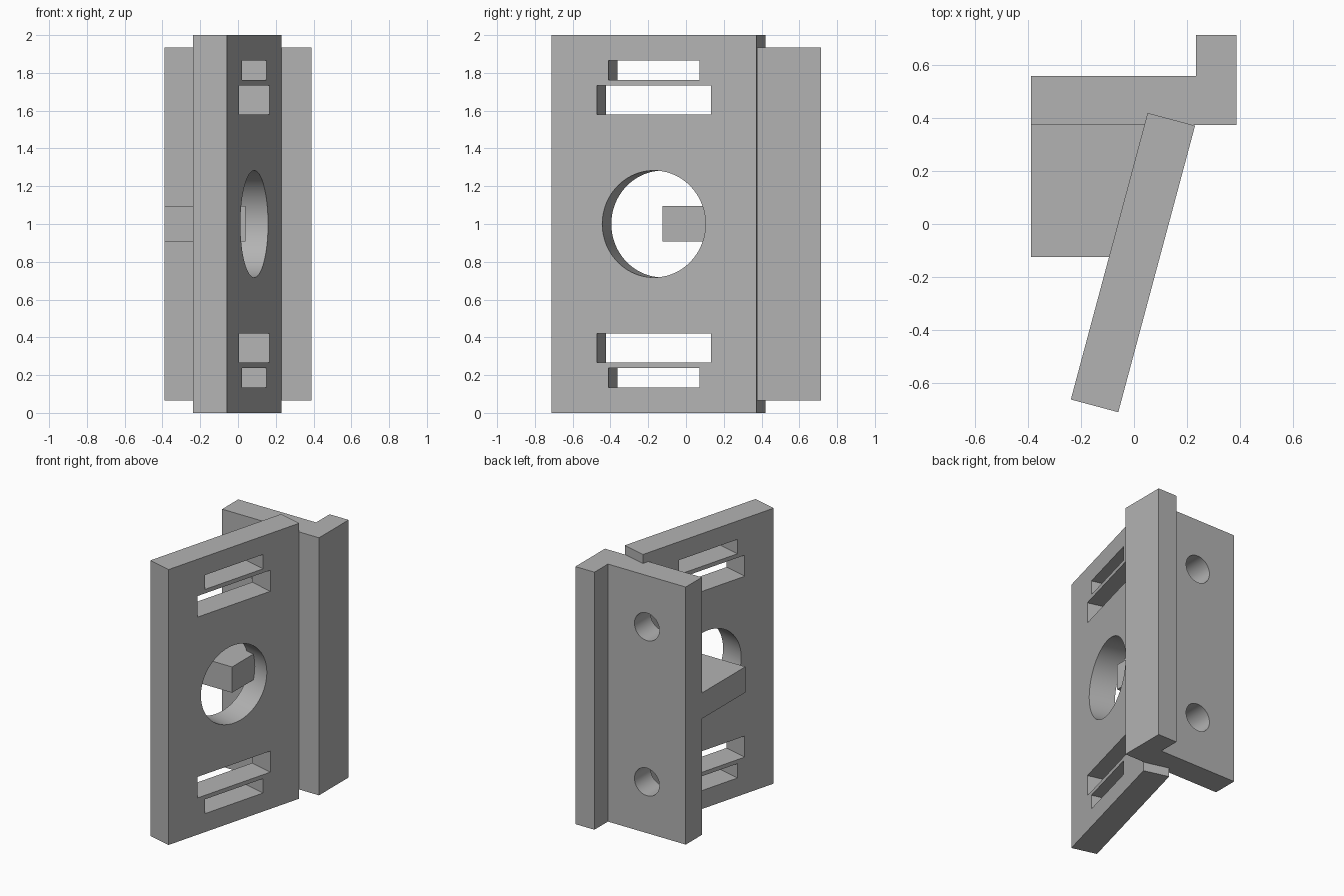
import bpy
from math import radians, cos, sin
from mathutils import Matrix, Vector

cube = bpy.data.objects.get("Cube")
if cube:
    bpy.data.objects.remove(cube, do_unlink=True)

grey = bpy.data.materials.new("plain_grey")
grey.use_nodes = True
colour = (0.45, 0.45, 0.45, 1)
grey.diffuse_color = colour
grey.node_tree.nodes["Principled BSDF"].inputs["Base Color"].default_value = colour


def prism(name, outline, z0, z1):
    """Extrude a counter-clockwise plan outline between two heights."""
    n = len(outline)
    verts = [(x, y, z) for z in (z0, z1) for x, y in outline]
    faces = [tuple(reversed(range(n))), tuple(range(n, 2 * n))]
    faces += [(i, (i + 1) % n, n + (i + 1) % n, n + i) for i in range(n)]
    mesh = bpy.data.meshes.new(name)
    mesh.from_pydata(verts, [], faces)
    mesh.materials.append(grey)
    obj = bpy.data.objects.new(name, mesh)
    bpy.context.collection.objects.link(obj)
    return obj


def rect(x0, x1, y0, y1):
    return [(x0, y0), (x1, y0), (x1, y1), (x0, y1)]


def cylinder(name, radius, depth, matrix):
    bpy.ops.mesh.primitive_cylinder_add(vertices=96, radius=radius, depth=depth)
    obj = bpy.context.object
    obj.name = name
    obj.data.transform(matrix)
    obj.data.materials.append(grey)
    return obj


def cut(target, cutters):
    for cutter in cutters:
        mod = target.modifiers.new("cut", "BOOLEAN")
        mod.operation, mod.solver, mod.object = "DIFFERENCE", "EXACT", cutter
        bpy.ops.object.select_all(action="DESELECT")
        bpy.context.view_layer.objects.active = target
        target.select_set(True)
        bpy.ops.object.modifier_apply(modifier=mod.name)
        bpy.data.objects.remove(cutter, do_unlink=True)
    bpy.ops.object.shade_smooth_by_angle(angle=radians(30))


# Tilted plate, modelled upright about its own centre and then turned
LENGTH, THICK = 1.123, 0.186
plate = prism("slotted_plate", rect(-THICK / 2, THICK / 2, -LENGTH / 2, LENGTH / 2), 0, 2)
cutters = [cylinder("round_window_cutter", 0.283, 1,
                    Matrix.Translation((0, 0, 1)) @ Matrix.Rotation(radians(90), 4, "Y"))]

# Strap slots, mirrored about mid height
for half, low, high in ((0.313, 0.58, 0.733), (0.25, 0.762, 0.866)):
    for side in (-1, 1):
        z0, z1 = sorted((1 + side * low, 1 + side * high))
        cutters.append(prism("slot_cutter", rect(-0.5, 0.5, -half, half), z0, z1))
cut(plate, cutters)
plate.rotation_euler.z = radians(-15)
plate.location = (-0.004, -0.146, 0)

# Back bracket with a lip along one edge and two screw holes
bracket = prism("back_bracket", [(-0.39, 0.375), (0.388, 0.375), (0.388, 0.715),
                                 (0.235, 0.715), (0.235, 0.56), (-0.39, 0.56)], 0.065, 1.935)
cut(bracket, [cylinder("screw_hole_cutter", 0.1, 1,
                       Matrix.Translation((-0.078, 0.47, 1 + side * 0.563))
                       @ Matrix.Rotation(radians(90), 4, "X"))
              for side in (-1, 1)])

# Support rib joining bracket and plate, its end showing in the round window
prism("support_rib", rect(-0.39, 0.04, -0.125, 0.375), 0.908, 1.095)
